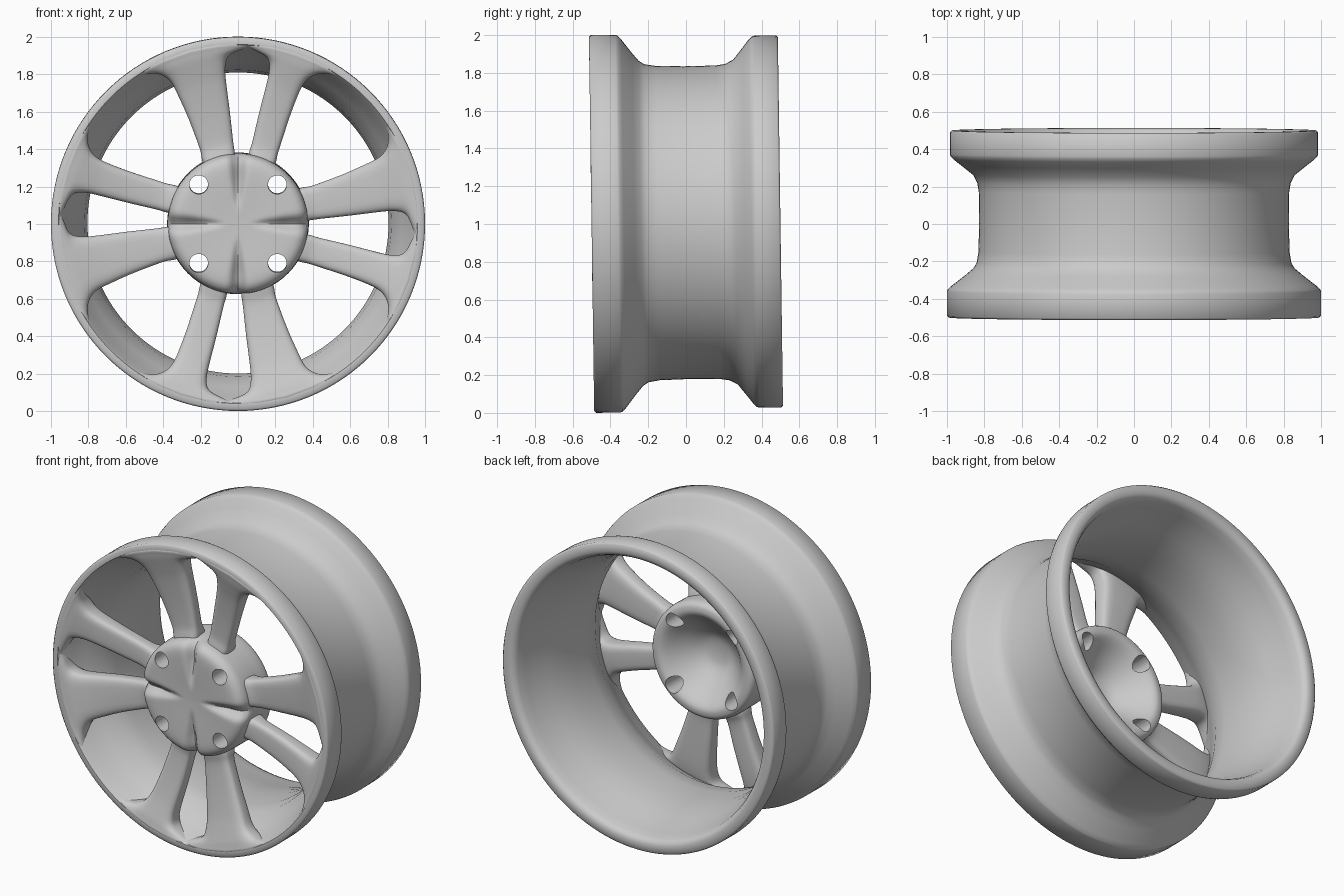
import bpy, bmesh, math
from math import sin, cos, pi, radians
from mathutils import Matrix

if "Cube" in bpy.data.objects:
    bpy.data.objects.remove(bpy.data.objects["Cube"])

# whole wheel leans very slightly about x
PLACE = Matrix.Translation((0, 0, 1.007)) @ Matrix.Rotation(radians(0.8), 4, 'X')


def make(name, verts, faces, smooth=35):
    me = bpy.data.meshes.new(name)
    me.from_pydata(verts, [], faces)
    ob = bpy.data.objects.new(name, me)
    bpy.context.collection.objects.link(ob)
    bm = bmesh.new()
    bm.from_mesh(me)
    bmesh.ops.remove_doubles(bm, verts=bm.verts, dist=1e-5)
    bmesh.ops.dissolve_degenerate(bm, edges=bm.edges, dist=1e-6)
    bmesh.ops.recalc_face_normals(bm, faces=bm.faces)
    bm.to_mesh(me)
    bm.free()
    shade(ob, smooth)
    return ob


def shade(ob, angle):
    bpy.ops.object.select_all(action='DESELECT')
    ob.select_set(True)
    bpy.context.view_layer.objects.active = ob
    bpy.ops.object.shade_smooth_by_angle(angle=radians(angle))


def refine(pts, n):
    # Catmull-Rom interpolation of tuples
    out, m = [], len(pts)
    for i in range(m - 1):
        p = [pts[min(max(i + k, 0), m - 1)] for k in (-1, 0, 1, 2)]
        for s in range(n):
            t = s / n
            out.append(tuple(0.5 * (2 * b + (c - a) * t + (2 * a - 5 * b + 4 * c - d) * t * t
                                    + (3 * b - a - 3 * c + d) * t ** 3)
                             for a, b, c, d in zip(*p)))
    out.append(pts[-1])
    return out


def grid_faces(rows, cols, wrap_rows):
    return [(i * cols + j, i * cols + (j + 1) % cols,
             (i + 1) % rows * cols + (j + 1) % cols, (i + 1) % rows * cols + j)
            for i in range(rows if wrap_rows else rows - 1) for j in range(cols)]


def polar(r, a, y):
    return (r * sin(a), y, r * cos(a))


# --- rim barrel: closed profile (radius, y) revolved about y
rim_profile = [(.96, -.498), (.99, -.5), (1, -.49), (1, -.36), (.995, -.348), (.975, -.33),
               (.9, -.272), (.86, -.238), (.842, -.21), (.832, -.15), (.828, 0), (.83, .17),
               (.838, .22), (.86, .262), (.92, .31), (.965, .345), (.98, .36), (.985, .375),
               (.985, .49), (.975, .5), (.93, .5), (.908, .49), (.895, .465), (.882, .41),
               (.866, .34), (.84, .25), (.82, .16), (.808, .06), (.805, -.12),
               (.82, -.23), (.875, -.33), (.92, -.41), (.945, -.475)]
N = 128
rim = make("rim_barrel",
           [polar(r, 2 * pi * j / N, y) for r, y in rim_profile for j in range(N)],
           grid_faces(len(rim_profile), N, True), 50)

# --- hub: revolved profile with four radial grooves on the face
hub_profile = refine([(0, -.482), (.1, -.485), (.2, -.49), (.3, -.492), (.345, -.48),
                      (.369, -.45), (.376, -.4), (.378, -.3), (.378, -.22), (.368, -.18),
                      (.34, -.162), (.29, -.172), (.2, -.26), (.1, -.335), (0, -.35)], 4)


def hub_point(r, a, y):
    off = (a + pi / 4) % (pi / 2) - pi / 4
    dist = r * abs(off)
    width = .01 + .07 * r
    g = math.exp(-(dist / width) ** 2) * min(max((r - .08) / .18, 0), 1)
    front = min(max((-.36 - y) / .1, 0), 1)
    return polar(r * (1 - .03 * g * front), a, y + .045 * g * front)


hub = make("hub",
           [hub_point(max(r, 0), 2 * pi * j / N, y) for r, y in hub_profile for j in range(N)],
           grid_faces(len(hub_profile), N, False))

# --- bolt holes through the hub
for k in range(4):
    a = pi / 4 + k * pi / 2
    bpy.ops.mesh.primitive_cylinder_add(vertices=32, radius=.05, depth=1,
                                        location=polar(.297, a, -.3), rotation=(pi / 2, 0, 0))
    cutter = bpy.context.object
    cutter.hide_render = True
    mod = hub.modifiers.new("bolt_hole", 'BOOLEAN')
    mod.operation, mod.object, mod.solver = 'DIFFERENCE', cutter, 'EXACT'
    bpy.context.view_layer.objects.active = hub
    bpy.ops.object.modifier_apply(modifier=mod.name)
    bpy.data.objects.remove(cutter)
shade(hub, 40)

# --- spokes: shared depth (radius, front y, back y) and edge angles per side
depth = [(.34, -.425, -.27), (.39, -.415, -.285), (.45, -.41, -.305), (.6, -.425, -.315),
         (.75, -.45, -.325), (.84, -.473, -.335), (.90, -.49, -.35), (.935, -.497, -.38),
         (.96, -.5, -.4), (.98, -.485, -.41)]
right_edges = [(9, 33), (9, 31.5), (10, 29), (10.8, 26.2), (11.5, 25), (11.5, 25.3),
               (10, 27.5), (5, 31), (1, 36), (0, 37)]
left_edges = [(-31, -2.5), (-29.5, -2.8), (-27, -3.5), (-25.3, -4.2), (-25, -4.8),
              (-25.3, -4.7), (-27.5, -3.2), (-31, 1.5), (-36, 5), (-37, 6)]
M = 32


def spoke(name, edges, turn):
    verts = []
    rows = refine([(r, *e, yf, yb) for (r, yf, yb), e in zip(depth, edges)], 4)
    for r, a0, a1, yf, yb in rows:
        for j in range(M):
            t = 2 * pi * j / M
            sx = math.copysign(abs(cos(t)) ** .5, cos(t))
            sy = math.copysign(abs(sin(t)) ** .55, sin(t))
            sx *= 1 - .03 * sy      # back slightly narrower than the face
            a = radians((a0 + a1) / 2 + (a1 - a0) / 2 * sx) + turn
            verts.append(polar(r, a, (yf + yb) / 2 + (yb - yf) / 2 * sy))
    n = len(rows)
    faces = grid_faces(n, M, False) + [tuple(range(M)), tuple(range((n - 1) * M, n * M))]
    return make(name, verts, faces, 50)


for k in range(4):
    spoke(f"spoke_right_{k + 1}", right_edges, k * pi / 2)
    spoke(f"spoke_left_{k + 1}", left_edges, k * pi / 2)

# --- place all parts
for ob in bpy.context.scene.objects:
    ob.data.transform(PLACE)
